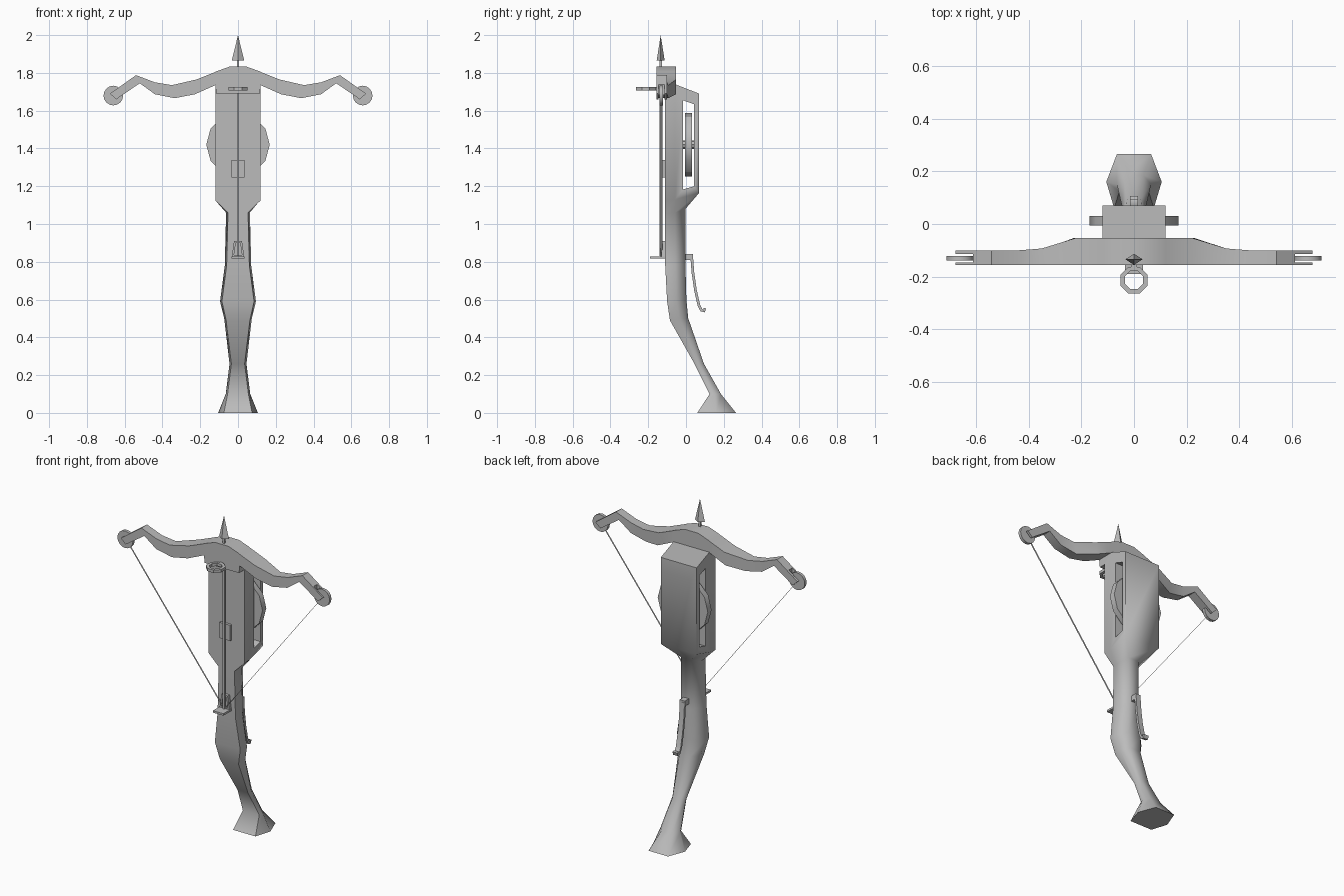
import bpy, bmesh, math
from mathutils import Vector, Matrix

old = bpy.data.objects.get("Cube")
if old:
    bpy.data.objects.remove(old, do_unlink=True)

grey = bpy.data.materials.new("plain grey")
grey.use_nodes = True
colour = (0.5, 0.5, 0.5, 1)
grey.diffuse_color = colour
grey.node_tree.nodes["Principled BSDF"].inputs["Base Color"].default_value = colour


def finish(name, bm, angle=30):
    bmesh.ops.recalc_face_normals(bm, faces=bm.faces)
    mesh = bpy.data.meshes.new(name)
    bm.to_mesh(mesh)
    bm.free()
    mesh.materials.append(grey)
    obj = bpy.data.objects.new(name, mesh)
    bpy.context.collection.objects.link(obj)
    shade(obj, angle)
    return obj


def shade(obj, angle):
    bpy.ops.object.select_all(action='DESELECT')
    obj.select_set(True)
    bpy.context.view_layer.objects.active = obj
    bpy.ops.object.shade_smooth_by_angle(angle=math.radians(angle))


def loft(name, rings, loop=False, angle=30):
    """Skin equal-sized rings of points; cap the ends unless it loops."""
    bm = bmesh.new()
    rows = [[bm.verts.new(p) for p in ring] for ring in rings]
    n = len(rows[0])
    pairs = list(zip(rows, rows[1:]))
    if loop:
        pairs.append((rows[-1], rows[0]))
    else:
        bm.faces.new(rows[0])
        bm.faces.new(rows[-1])
    for a, b in pairs:
        for i in range(n):
            j = (i + 1) % n
            bm.faces.new((a[i], a[j], b[j], b[i]))
    return finish(name, bm, angle)


def box(name, lo, hi):
    bm = bmesh.new()
    lo, hi = Vector(lo), Vector(hi)
    bmesh.ops.create_cube(bm, size=1, matrix=Matrix.Translation((lo + hi) / 2)
                          @ Matrix.Diagonal((*(hi - lo), 1)))
    return finish(name, bm)


def disc(name, centre, radius, depth, sides):
    # Cylinder with its axis along y
    bm = bmesh.new()
    spin = Matrix.Rotation(math.pi / 2, 4, 'X') @ Matrix.Rotation(math.pi / 2, 4, 'Z')
    bmesh.ops.create_cone(bm, cap_ends=True, segments=sides, radius1=radius, radius2=radius,
                          depth=depth, matrix=Matrix.Translation(centre) @ spin)
    return finish(name, bm)


def cut(obj, cutter, angle):
    mod = obj.modifiers.new("cut", 'BOOLEAN')
    mod.operation = 'DIFFERENCE'
    mod.solver = 'EXACT'
    mod.object = cutter
    bpy.ops.object.select_all(action='DESELECT')
    obj.select_set(True)
    bpy.context.view_layer.objects.active = obj
    bpy.ops.object.modifier_apply(modifier=mod.name)
    bpy.data.objects.remove(cutter, do_unlink=True)
    shade(obj, angle)


# Stock and magazine housing: (half width, y, z) of the front, middle and back edges
sections = [
    ((.075, .06, 0), (.105, .16, 0), (.065, .265, 0)),
    ((.055, .125, .1), (.065, .15, .1), (.035, .185, .1)),
    ((.035, .045, .26), (.045, .065, .26), (.026, .095, .26)),
    ((.063, -.085, .49), (.073, -.035, .5), (.035, .012, .5)),
    ((.085, -.1, .59), (.095, -.05, .59), (.045, .002, .6)),
    ((.06, -.11, .78), (.07, -.057, .78), (.035, -.003, .78)),
    ((.053, -.11, 1.06), (.063, -.058, 1.06), (.035, -.003, 1.08)),
    ((.12, -.11, 1.125), (.12, -.058, 1.13), (.12, .07, 1.165)),
    ((.12, -.11, 1.69), (.12, -.058, 1.74), (.12, .07, 1.69)),
]
rings = []
for sec in sections:
    right = [(w, y, z) for w, y, z in sec]
    rings.append(right + [(-x, y, z) for x, y, z in reversed(right)])
stock = loft("stock", rings, angle=64)

# Window through the housing
window = [(-.016, 1.183), (.043, 1.2), (.043, 1.634), (-.016, 1.655)]
cut(stock, loft("window_cutter", [[(x, y, z) for y, z in window] for x in (-.3, .3)]), 64)

# Wheel inside the window
disc("magazine_wheel", (0, .013, 1.42), .168, .036, 12)
disc("wheel_axle", (0, .013, 1.42), .022, .06, 8)

# Bow: top x, top z, bottom x, bottom z, back y
half = [
    (.678, 1.69, .645, 1.66, -.1),
    (.54, 1.788, .52, 1.745, -.1),
    (.44, 1.75, .44, 1.687, -.1),
    (.35, 1.735, .335, 1.666, -.093),
    (.22, 1.765, .228, 1.687, -.053),
    (.12, 1.805, .12, 1.735, -.053),
    (.115, 1.808, .115, 1.69, -.053),
    (.045, 1.833, .045, 1.69, -.053),
]
front = -.155
bow_rings = []
for side, rows in ((1, half), (-1, half[::-1])):
    for xt, zt, xb, zb, yb in rows:
        bow_rings.append([(side * xt, front, zt), (side * xt, yb, zt),
                          (side * xb, yb, zb), (side * xb, front, zb)])
bow = loft("bow", bow_rings, angle=30)

# Forked tips with pulleys, and the flat string
for side, word in ((1, "left"), (-1, "right")):
    xs = sorted((side * .61, side * .72))
    cut(bow, box("fork_cutter", (xs[0], -.146, 1.6), (xs[1], -.114, 1.75)), 30)
    disc(word + "_pulley", (side * .66, -.13, 1.68), .052, .018, 16)
    bm = bmesh.new()
    tip, nock = Vector((side * .66, -.13, 1.68)), Vector((0, -.13, .825))
    w = Vector((0, .005, 0))
    bm.faces.new([bm.verts.new(p) for p in (tip - w, tip + w, nock + w, nock - w)])
    finish(word + "_string", bm)

# Bolt
box("bolt_shaft", (-.006, -.14, .83), (.006, -.128, 1.88))
bm = bmesh.new()
bmesh.ops.create_cone(bm, cap_ends=True, segments=4, radius1=1, radius2=0, depth=.133,
                      matrix=Matrix.Translation((0, -.134, 1.933)) @ Matrix.Diagonal((.033, .021, 1, 1)))
finish("bolt_head", bm)

# Ring sight
ring = []
for i in range(8):
    a = math.pi / 8 + i * math.pi / 4
    ring.append([(r * math.cos(a), -.213 + r * math.sin(a), z)
                 for r, z in ((.055, 1.707), (.055, 1.724), (.037, 1.724), (.037, 1.707))])
loft("ring_sight", ring, loop=True)
box("sight_stem", (-.012, -.17, 1.707), (.012, -.15, 1.724))

# Bolt guide plate
box("bolt_guide", (-.035, -.126, 1.245), (.035, -.108, 1.34))

# String latch: base plate and tapered frame
box("latch_plate", (-.035, -.19, .817), (.035, -.108, .829))
frame = [((-.033, .825), (-.021, .835)), ((-.021, .91), (-.012, .9)),
         ((.021, .91), (.012, .9)), ((.033, .825), (.021, .835))]
loft("latch_frame", [[(a[0], -.13, a[1]), (b[0], -.13, b[1]), (b[0], -.108, b[1]), (a[0], -.108, a[1])]
                     for a, b in frame], loop=True)

# Trigger lever
box("trigger_mount", (-.017, -.02, .81), (.017, .036, .842))
path = [(.03, .83), (.037, .74), (.05, .65), (.068, .57), (.082, .543), (.096, .538), (.1, .555)]
lever = []
for i, p in enumerate(path):
    a, b = Vector(path[max(i - 1, 0)]), Vector(path[min(i + 1, len(path) - 1)])
    d = (b - a).normalized() * .007
    n = (-d.y, d.x)
    lever.append([(x, p[0] + s * n[0], p[1] + s * n[1])
                  for x, s in ((-.016, -1), (.016, -1), (.016, 1), (-.016, 1))])
loft("trigger_lever", lever)
